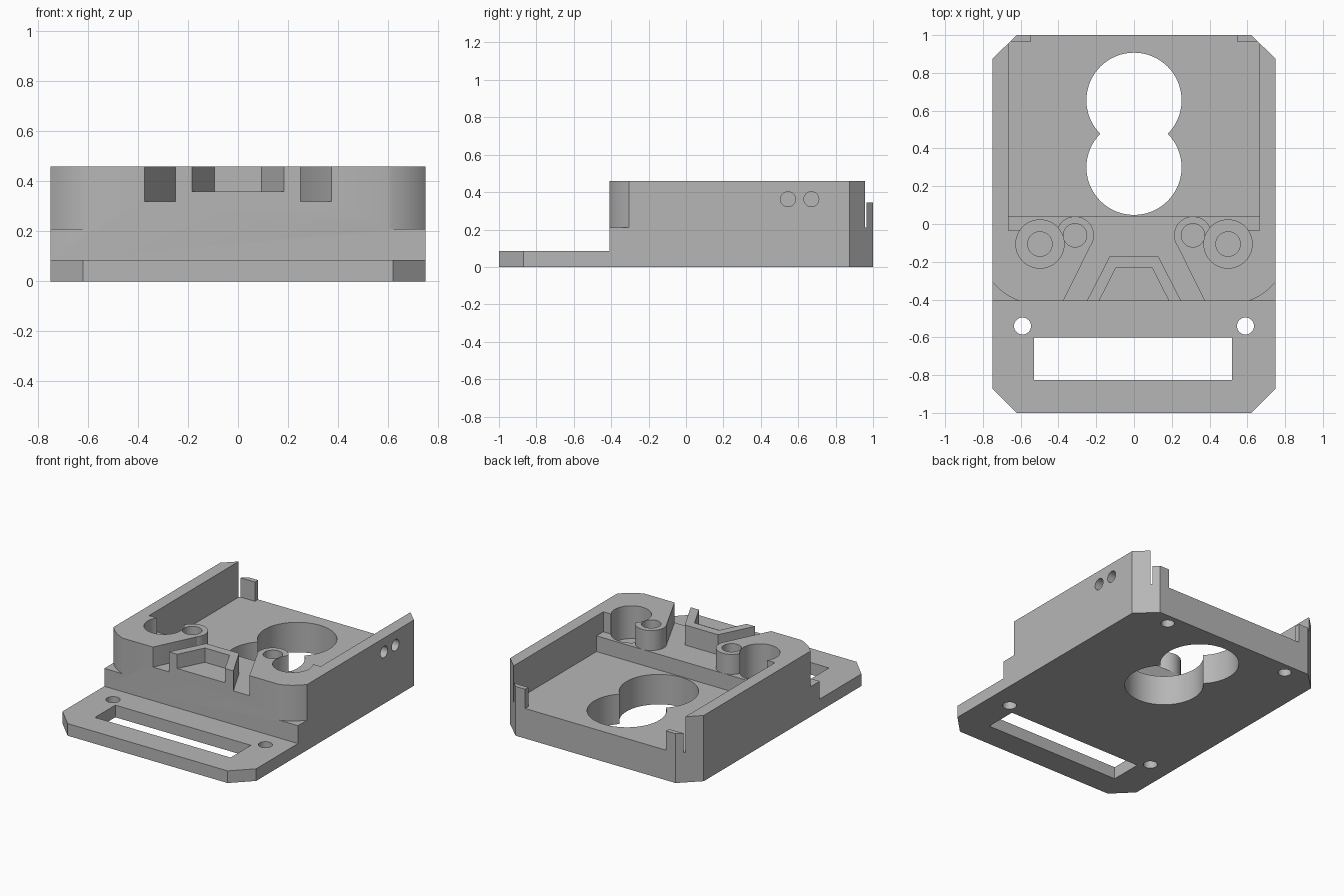
import bpy, bmesh, math
from mathutils import Matrix

cube = bpy.data.objects.get("Cube")
if cube:
    bpy.data.objects.remove(cube, do_unlink=True)

TOP, FLOOR, LEDGE, PLATE = 0.46, 0.21, 0.32, 0.085
FRONT = -0.408
OVER = 0.6  # cutters reach above the part

grey = bpy.data.materials.new("plain grey")
grey.use_nodes = True
grey.diffuse_color = (0.47, 0.47, 0.47, 1)
grey.node_tree.nodes["Principled BSDF"].inputs["Base Color"].default_value = (0.47, 0.47, 0.47, 1)


def prism(name, points, z0, z1, matrix=None):
    """Extrude a flat outline from z0 to z1."""
    bm = bmesh.new()
    face = bm.faces.new([bm.verts.new((x, y, z0)) for x, y in points])
    new = bmesh.ops.extrude_face_region(bm, geom=[face])["geom"]
    bmesh.ops.translate(bm, verts=[v for v in new if isinstance(v, bmesh.types.BMVert)],
                        vec=(0, 0, z1 - z0))
    if matrix:
        bm.transform(matrix)
    bmesh.ops.recalc_face_normals(bm, faces=bm.faces)
    mesh = bpy.data.meshes.new(name)
    bm.to_mesh(mesh)
    bm.free()
    mesh.materials.append(grey)
    obj = bpy.data.objects.new(name, mesh)
    bpy.context.collection.objects.link(obj)
    return obj


def arc(cx, cy, r, start=0, end=360, n=48):
    steps = n if end - start == 360 else n - 1
    angles = [math.radians(start + (end - start) * i / steps) for i in range(n)]
    return [(cx + r * math.cos(a), cy + r * math.sin(a)) for a in angles]


def mirrored(half):
    """Complete a symmetric outline from its +x half."""
    return half + [(-x, y) for x, y in reversed(half)]


def flip(points, side):
    return [(side * x, y) for x, y in points]


def combine(tool, operation="DIFFERENCE"):
    tool.hide_render = True
    mod = body.modifiers.new(tool.name, "BOOLEAN")
    mod.operation, mod.solver, mod.object = operation, "EXACT", tool
    bpy.context.view_layer.objects.active = body
    bpy.ops.object.modifier_apply(modifier=mod.name)
    bpy.data.objects.remove(tool, do_unlink=True)


def cut(points, z0, z1=OVER, matrix=None):
    combine(prism("cutter", points, z0, z1, matrix))


# Chamfered block with the low front plate
body = prism("mount_body", mirrored([(0.62, -1), (0.75, -0.87), (0.75, 0.875), (0.62, 1)]), 0, TOP)
cut(mirrored([(0.9, -1.2), (0.9, FRONT)]), PLATE)

# Rounded upper front corners
for side in (1, -1):
    cut(flip(arc(0.5, -0.106, 0.32, -30, -75, 20) + [(0.6, -0.6), (0.9, -0.6), (0.9, -0.266)], side), FLOOR)

# Open rear pocket, leaving short tabs in the back corners
cut(mirrored([(0.665, 0.04), (0.665, 0.965), (0.545, 0.965), (0.545, 1.2)]), FLOOR)
cut(mirrored([(0.665, 0.5), (0.665, 1.2)]), 0.345)

# Raised ledge between the front shoulders
cut(mirrored([(0.375, FRONT - 0.002), (0.232, -0.12), (0.232, -0.035), (0.665, -0.035), (0.665, 0.1)]), LEDGE)
cut(mirrored([(0.376, FRONT - 0.1), (0.376, FRONT + 0.001)]), LEDGE)

# Round screw bosses and the trapezoid rib
for side in (1, -1):
    combine(prism("boss", flip(arc(0.312, -0.06, 0.1), side), LEDGE - 0.02, TOP), "UNION")
combine(prism("rib", mirrored([(0.25, FRONT), (0.128, -0.17)]), LEDGE - 0.02, TOP), "UNION")
cut(mirrored([(0.237, FRONT - 0.1), (0.185, FRONT), (0.095, -0.23)]), 0.36)

# Counterbores and blind screw holes, then mounting holes
for side in (1, -1):
    cut(arc(side * 0.498, -0.106, 0.128), FLOOR + 0.02)
    cut(arc(side * 0.498, -0.106, 0.065, n=32), 0.1)
    cut(arc(side * 0.312, -0.06, 0.062, n=32), 0.15)
    cut(arc(side * 0.59, -0.54, 0.045, n=32), -0.1)
    cut(arc(side * 0.49, 0.92, 0.043, n=32), -0.1, 0.12)

# Double round opening and strap slot
for y in (0.3, 0.655):
    cut(arc(0, y, 0.252, n=64), -0.1)
cut([(-0.53, -0.825), (0.52, -0.825), (0.52, -0.6), (-0.53, -0.6)], -0.1)

# Blind holes in the left side wall
for y, r in ((0.11, 0.06), (0.355, 0.06), (0.545, 0.04), (0.67, 0.04)):
    place = Matrix.Translation((0, y, 0.362)) @ Matrix.Rotation(math.pi / 2, 4, "Y")
    cut(arc(0, 0, r, n=32), 0.68, 0.9, place)

# One material, smooth round walls, crisp edges
body.data.materials.clear()
body.data.materials.append(grey)
for face in body.data.polygons:
    face.material_index = 0
bpy.ops.object.select_all(action="DESELECT")
body.select_set(True)
bpy.context.view_layer.objects.active = body
bpy.ops.object.shade_smooth_by_angle(angle=math.radians(30))
